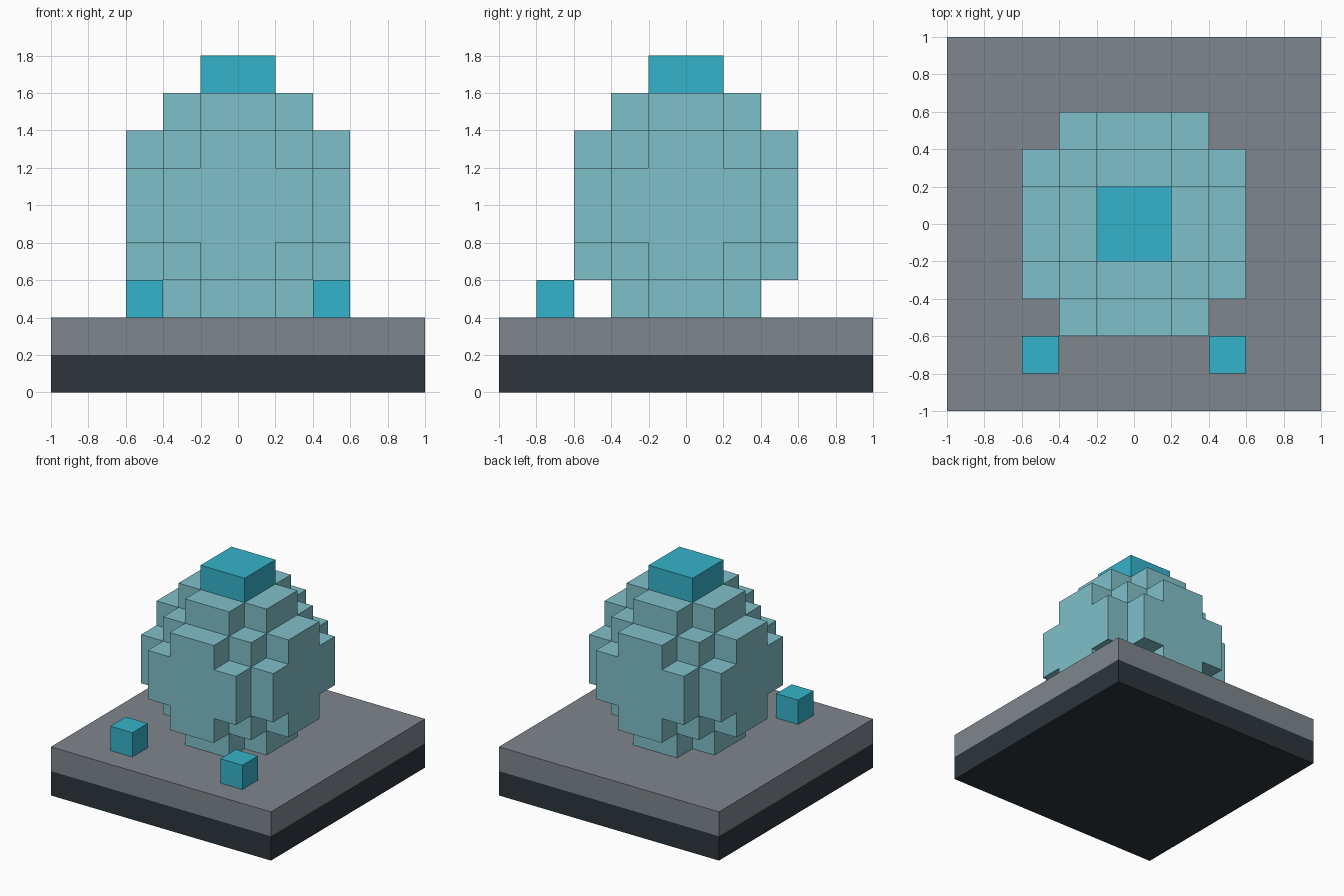
import bpy, bmesh
from mathutils import Vector

if "Cube" in bpy.data.objects:
    bpy.data.objects.remove(bpy.data.objects["Cube"])

V = 0.2  # edge length of one block


def linear(c):
    c /= 255
    return c / 12.92 if c <= 0.04045 else ((c + 0.055) / 1.055) ** 2.4


def material(name, rgb):
    m = bpy.data.materials.new(name)
    m.diffuse_color = (*[linear(c) for c in rgb], 1)
    m.use_nodes = True
    m.node_tree.nodes["Principled BSDF"].inputs["Base Color"].default_value = m.diffuse_color
    return m


DARK = material("dark slate", (45, 53, 60))
GREY = material("stone grey", (126, 134, 141))
PALE = material("pale teal", (128, 192, 202))
CYAN = material("bright cyan", (53, 179, 203))


def add_object(name, bm, mat):
    mesh = bpy.data.meshes.new(name)
    bm.to_mesh(mesh)
    bm.free()
    mesh.materials.append(mat)
    obj = bpy.data.objects.new(name, mesh)
    bpy.context.collection.objects.link(obj)
    return obj


def box(name, low, high, mat):
    low, high = Vector(low), Vector(high)
    bm = bmesh.new()
    bmesh.ops.create_cube(bm, size=1)
    bmesh.ops.scale(bm, vec=high - low, verts=bm.verts)
    bmesh.ops.translate(bm, vec=(low + high) / 2, verts=bm.verts)
    return add_object(name, bm, mat)


def blocks(name, cells, origin, mat):
    """Outer skin of a set of unit cells, flat areas merged."""
    bm = bmesh.new()
    for cell in cells:
        centre = Vector(cell) + Vector((0.5, 0.5, 0.5))
        for axis in range(3):
            for sign in (-1, 1):
                n = Vector((0, 0, 0))
                n[axis] = sign
                if tuple(int(c + d) for c, d in zip(cell, n)) in cells:
                    continue
                u = Vector((0, 0, 0))
                u[(axis + 1) % 3] = 0.5
                w = n.cross(u)
                corners = (-u - w, u - w, u + w, w - u)
                bm.faces.new([bm.verts.new((centre + n / 2 + c) * V + Vector(origin))
                              for c in corners])
    bmesh.ops.remove_doubles(bm, verts=bm.verts, dist=0.001)
    bmesh.ops.dissolve_limit(bm, angle_limit=0.01, verts=bm.verts, edges=bm.edges)
    return add_object(name, bm, mat)


# Two-layer base
box("base_bottom", (-1, -1, 0), (1, 1, 0.2), DARK)
box("base_top", (-1, -1, 0.2), (1, 1, 0.4), GREY)

# Rounded body, a stepped ball six blocks across
span = range(-3, 3)
ball = {(i, j, k) for i in span for j in span for k in span
        if sum((2 * c + 1) ** 2 for c in (i, j, k)) <= 35}
blocks("round_body", ball, (0, 0, 1.0), PALE)

# Cap on top of the body
box("top_cap", (-0.2, -0.2, 1.6), (0.2, 0.2, 1.8), CYAN)

# Small cubes at the front corners
for side, x in (("left", -0.5), ("right", 0.5)):
    box(f"front_cube_{side}", (x - 0.1, -0.8, 0.4), (x + 0.1, -0.6, 0.6), CYAN)
